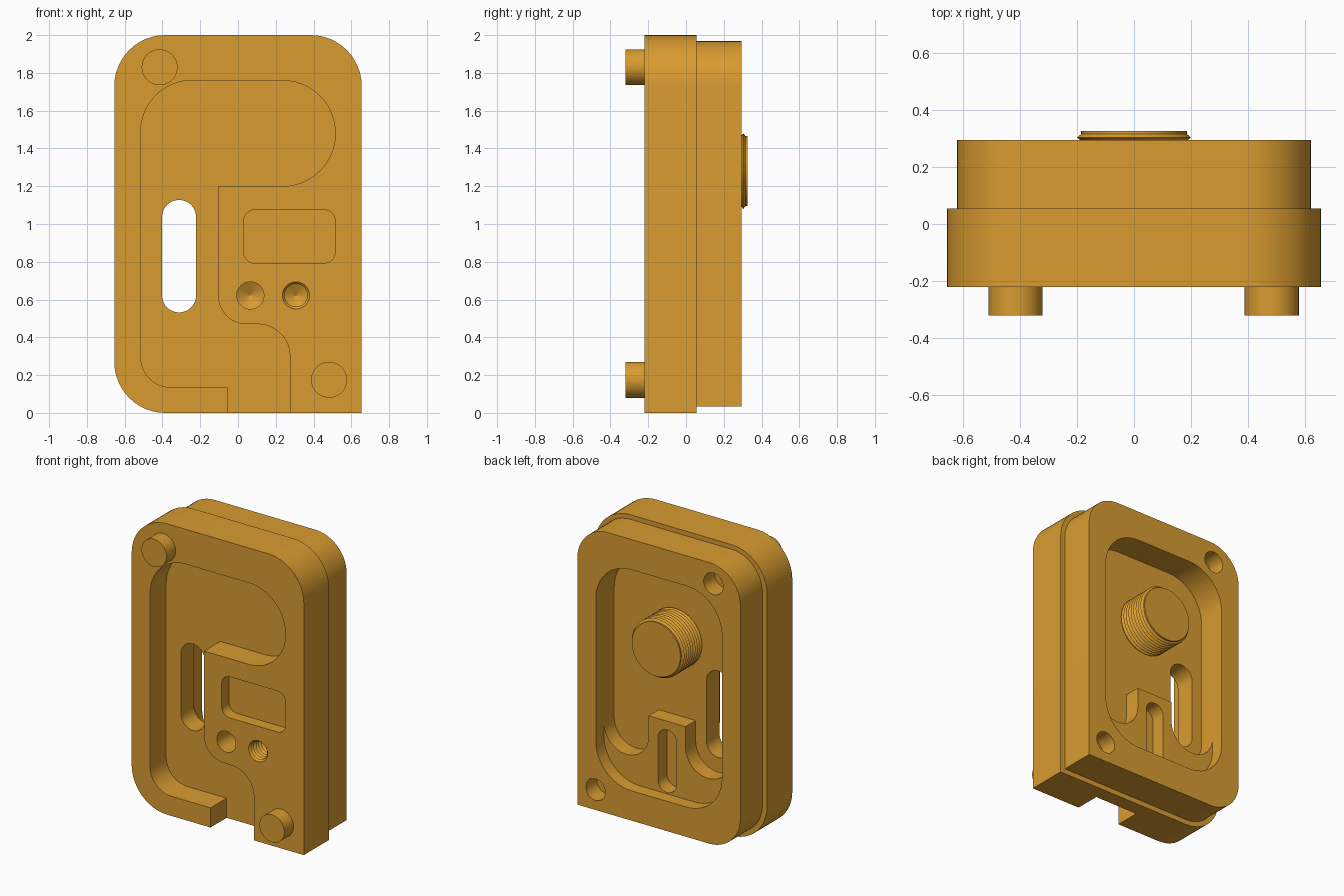
import bpy
import bmesh
import math
from mathutils import Vector

cube = bpy.data.objects.get("Cube")
if cube:
    bpy.data.objects.remove(cube, do_unlink=True)

ochre = bpy.data.materials.new("ochre")
ochre.use_nodes = True
colour = (0.69, 0.33, 0.03, 1)
ochre.diffuse_color = colour
ochre.node_tree.nodes["Principled BSDF"].inputs["Base Color"].default_value = colour


def finish(bm, name):
    bmesh.ops.recalc_face_normals(bm, faces=bm.faces)
    mesh = bpy.data.meshes.new(name)
    bm.to_mesh(mesh)
    bm.free()
    mesh.materials.append(ochre)
    obj = bpy.data.objects.new(name, mesh)
    bpy.context.collection.objects.link(obj)
    return obj


def rounded(corners, steps=12):
    """Outline in x, z from corners (x, z, fillet radius)."""
    points = []
    for i, (x, z, r) in enumerate(corners):
        p = Vector((x, z))
        if r == 0:
            points.append(p)
            continue
        a = (Vector(corners[i - 1][:2]) - p).normalized()
        b = (Vector(corners[(i + 1) % len(corners)][:2]) - p).normalized()
        half = a.angle(b) / 2
        centre = p + (a + b).normalized() * r / math.sin(half)
        start = p + a * r / math.tan(half) - centre
        end = p + b * r / math.tan(half) - centre
        sweep = start.angle(end)
        for k in range(steps + 1):
            t = k / steps
            points.append(centre + (start * math.sin((1 - t) * sweep)
                                    + end * math.sin(t * sweep)) / math.sin(sweep))
    return points


def plate(name, corners, y0, y1):
    bm = bmesh.new()
    face = bm.faces.new([bm.verts.new((p.x, y0, p.y)) for p in rounded(corners)])
    side = bmesh.ops.extrude_face_region(bm, geom=[face])["geom"]
    verts = [v for v in side if isinstance(v, bmesh.types.BMVert)]
    bmesh.ops.translate(bm, verts=verts, vec=(0, y1 - y0, 0))
    return finish(bm, name)


def box(x0, x1, z0, z1, r, sharp=False):
    return [(x0, z0, r), (x0, z1, r), (x1, z1, r), (x1, z0, 0 if sharp else r)]


def lathe(name, x, z, profile, n=48):
    """Turn (radius, y) pairs about an axis along y."""
    bm = bmesh.new()
    rings = [[bm.verts.new((x + r * math.cos(i * math.tau / n), y,
                            z + r * math.sin(i * math.tau / n))) for i in range(n)]
             for r, y in profile]
    for a, b in zip(rings, rings[1:]):
        for i in range(n):
            j = (i + 1) % n
            bm.faces.new((a[i], a[j], b[j], b[i]))
    bm.faces.new(rings[0])
    bm.faces.new(rings[-1])
    return finish(bm, name)


def combine(target, tool, operation="DIFFERENCE"):
    mod = target.modifiers.new("combine", "BOOLEAN")
    mod.operation = operation
    mod.solver = "EXACT"
    mod.object = tool
    graph = bpy.context.evaluated_depsgraph_get()
    result = bpy.data.meshes.new_from_object(target.evaluated_get(graph))
    target.modifiers.clear()
    target.data = result
    bpy.data.objects.remove(tool, do_unlink=True)


def smooth(obj):
    bpy.ops.object.select_all(action="DESELECT")
    obj.select_set(True)
    bpy.context.view_layer.objects.active = obj
    bpy.ops.object.shade_smooth_by_angle(angle=math.radians(25))


def thread(crest, root, y0, y1, turns):
    step = (y1 - y0) / turns / 2
    return [(root if k % 2 == 0 else crest, y0 + k * step) for k in range(2 * turns + 1)]


FRONT, STEP, BACK = -0.22, 0.055, 0.295
OUT = 0.5

# Case: wide front slab and slightly smaller back slab, one square corner each
case = plate("case", box(-0.655, 0.655, 0, 2, 0.27, True), FRONT, STEP)
rear = plate("rear_slab", box(-0.62, 0.62, 0.035, 1.968, 0.235, True), 0, BACK)
combine(case, rear, "UNION")

# Front channel, open at the bottom edge
channel = [(-0.055, -0.1, 0), (-0.055, 0.135, 0), (-0.515, 0.135, 0.16),
           (-0.515, 1.76, 0.27), (0.515, 1.76, 0.279), (0.515, 1.2, 0.279),
           (-0.105, 1.2, 0), (-0.105, 0.47, 0.15), (0.275, 0.47, 0.17), (0.275, -0.1, 0)]
combine(case, plate("channel", channel, -OUT, -0.045))

# Back recess: deep floor with two round lobes beside a central boss
deep = [(-0.48, 1.76, 0.27), (0.48, 1.76, 0.27), (0.48, 0.43, 0.169),
        (0.14, 0.43, 0.169), (0.14, 0.74, 0), (-0.14, 0.74, 0),
        (-0.14, 0.43, 0.169), (-0.48, 0.43, 0.169)]
combine(case, plate("deep_recess", deep, 0.095, OUT))
combine(case, plate("shallow_recess", box(-0.48, 0.48, 0.24, 1.76, 0.27), 0.205, OUT))

# Through slot, boss slot and front window
combine(case, plate("through_slot", box(-0.402, -0.222, 0.532, 1.127, 0.0899), -OUT, OUT))
combine(case, plate("boss_slot", box(-0.07, 0.07, 0.25, 0.68, 0.0699), 0.105, OUT))
combine(case, plate("window", box(0.03, 0.515, 0.793, 1.075, 0.06), -OUT, FRONT + 0.08))

# Plain and threaded blind holes with drill-point ends
combine(case, lathe("plain_hole", 0.065, 0.622,
                    [(0.072, -OUT), (0.072, -0.06), (0.001, -0.02)]))
combine(case, lathe("threaded_hole", 0.307, 0.622,
                    [(0.072, -OUT)] + thread(0.06, 0.072, FRONT, -0.06, 6) + [(0.001, -0.02)]))

# Locating pegs on the front with matching sockets behind
for side, x, z in (("upper", -0.415, 1.83), ("lower", 0.482, 0.175)):
    combine(case, lathe("socket", x, z, [(0.074, BACK - 0.12), (0.074, OUT)]))
    smooth(lathe(side + "_peg", x, z, [(0.095, -0.32), (0.095, FRONT + 0.005)]))
smooth(case)

# Threaded stud in the back recess
stud = [(0.185, 0.09)] + thread(0.2, 0.185, 0.1, 0.315, 9) + [(0.185, 0.325)]
smooth(lathe("threaded_stud", 0, 1.28, stud, 64))
